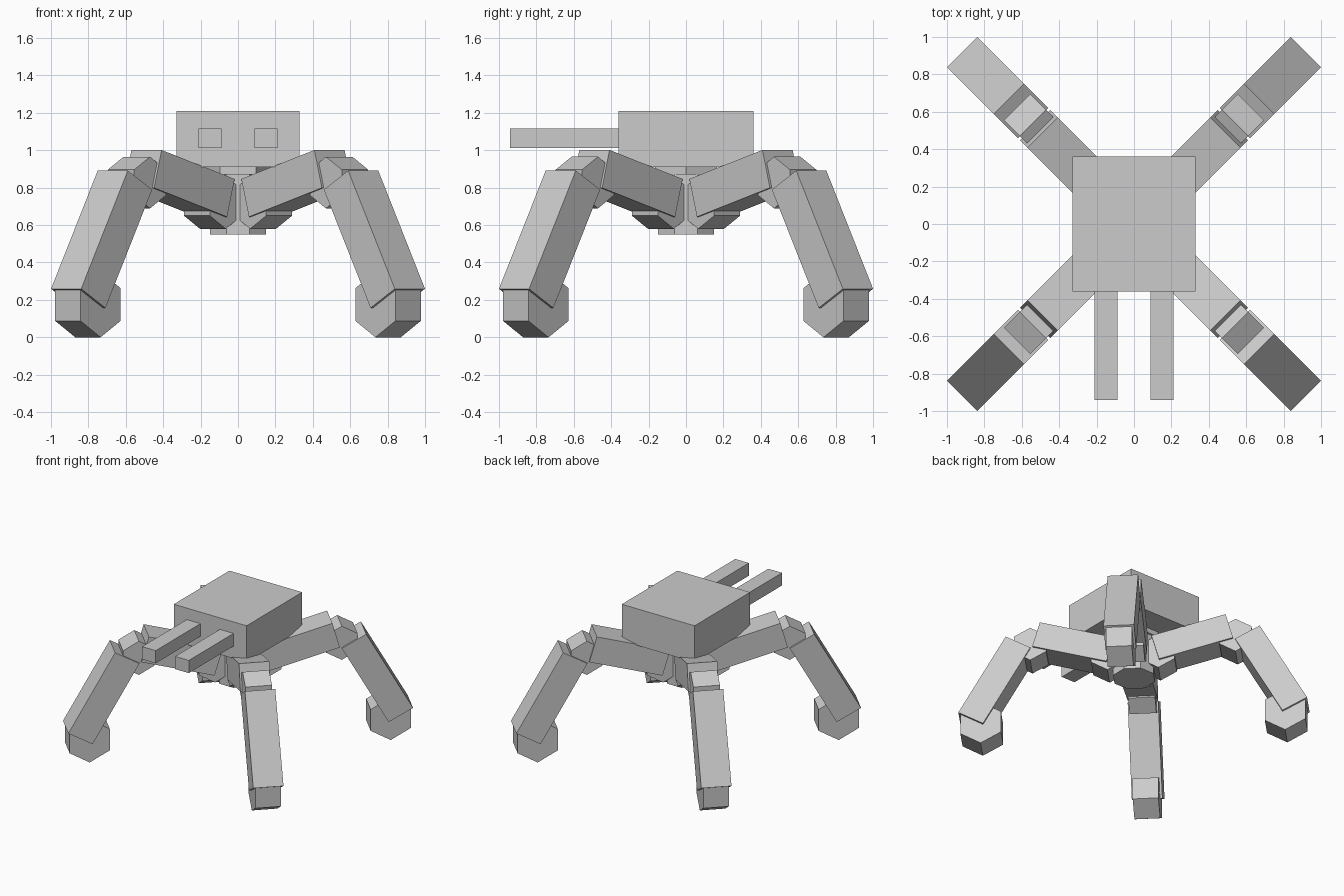
import bpy, bmesh
from math import sin, cos, pi, radians
from mathutils import Matrix, Vector

if "Cube" in bpy.data.objects:
    bpy.data.objects.remove(bpy.data.objects["Cube"])


def prism(name, profile, half, frame):
    """Extrude a 2D profile along local y (from -half to +half), then place it."""
    bm = bmesh.new()
    face = bm.faces.new([bm.verts.new((u, -half, v)) for u, v in profile])
    ext = bmesh.ops.extrude_face_region(bm, geom=[face])
    moved = [g for g in ext["geom"] if isinstance(g, bmesh.types.BMVert)]
    bmesh.ops.translate(bm, verts=moved, vec=(0, 2 * half, 0))
    bm.transform(frame)
    bmesh.ops.recalc_face_normals(bm, faces=bm.faces)
    mesh = bpy.data.meshes.new(name)
    bm.to_mesh(mesh)
    bm.free()
    obj = bpy.data.objects.new(name, mesh)
    bpy.context.collection.objects.link(obj)
    return obj


def polygon(n, radius, cu=0, cv=0, start=pi / 2):
    return [(cu + radius * cos(start + 2 * pi * i / n),
             cv + radius * sin(start + 2 * pi * i / n)) for i in range(n)]


def box(name, lo, hi):
    rect = [(lo[0], lo[2]), (hi[0], lo[2]), (hi[0], hi[2]), (lo[0], hi[2])]
    return prism(name, rect, (hi[1] - lo[1]) / 2,
                 Matrix.Translation((0, (lo[1] + hi[1]) / 2, 0)))


def bar(a, b, thickness):
    """Rectangle around the segment a-b, in the leg plane."""
    a, b = Vector(a), Vector(b)
    d = (b - a).normalized()
    n = Vector((-d.y, d.x)) * thickness / 2
    return [a + n, b + n, b - n, a - n]


def upright(z0, z1):
    """Frame that stands a prism upright between two heights."""
    return Matrix.Translation((0, 0, (z0 + z1) / 2)) @ Matrix.Rotation(pi / 2, 4, 'X')


# Turret, its hexagonal neck and the central hub
box("turret", (-.33, -.36, .91), (.33, .36, 1.21))
prism("turret_neck", polygon(6, .19, start=0), .04, upright(.87, .95))
prism("hub", polygon(8, .163, start=pi / 8), .165, upright(.55, .88))

# Twin gun barrels
for side, sx in (("left", -1), ("right", 1)):
    box(f"gun_barrel_{side}", (sx * .15 - .062, -.94, 1.012),
        (sx * .15 + .062, -.3, 1.116))

# Four diagonal legs: hexagonal joints with box segments between them
names = ("back_right", "back_left", "front_left", "front_right")
for i, name in enumerate(names):
    frame = Matrix.Rotation(radians(45 + 90 * i), 4, 'Z')
    prism(f"hip_joint_{name}", polygon(6, .14, .19, .72), .098, frame)
    prism(f"thigh_{name}", bar((.168, .745), (.72, .90), .21), .114, frame)
    prism(f"knee_joint_{name}", polygon(6, .138, .765, .827), .1, frame)
    prism(f"shin_{name}", bar((.855, .84), (1.208, .208), .21), .114, frame)
    prism(f"foot_{name}", polygon(6, .175, 1.135, .175), .096, frame)
